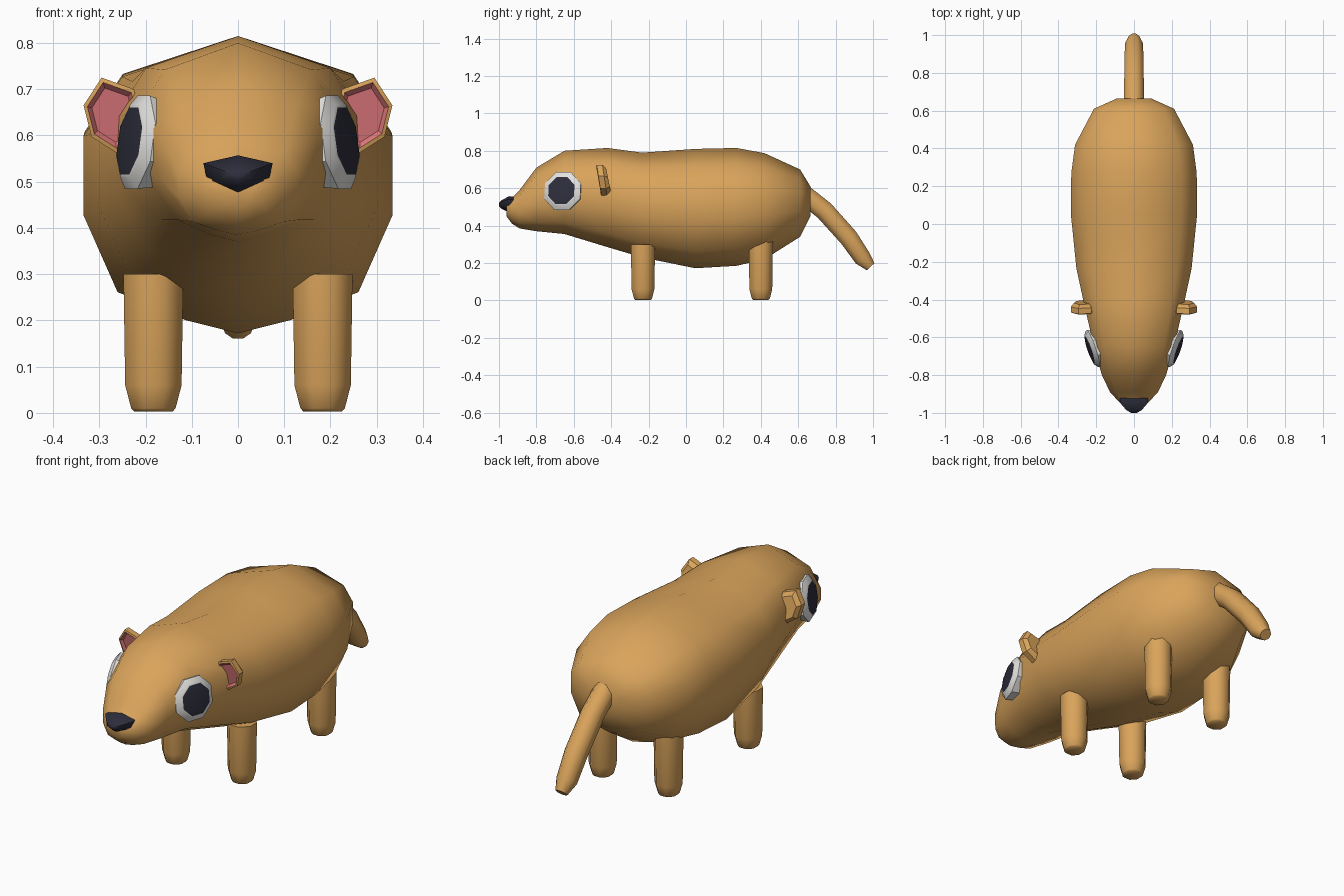
import bpy, bmesh, math
from mathutils import Vector

cube = bpy.data.objects.get("Cube")
if cube:
    bpy.data.objects.remove(cube, do_unlink=True)


def material(name, rgb):
    m = bpy.data.materials.new(name)
    m.use_nodes = True
    m.diffuse_color = (*rgb, 1)
    bsdf = m.node_tree.nodes["Principled BSDF"]
    bsdf.inputs["Base Color"].default_value = (*rgb, 1)
    bsdf.inputs["Roughness"].default_value = 0.8
    return m


FUR = material("tan fur", (0.70, 0.37, 0.105))
WHITE = material("eye white", (0.78, 0.77, 0.74))
BLACK = material("dark navy", (0.027, 0.027, 0.045))
PINK = material("ear pink", (0.75, 0.19, 0.20))


def loft(name, rings, mats, angle, band_mats=None):
    """Skin a list of equal-length rings and close both ends."""
    bm = bmesh.new()
    rows = [[bm.verts.new(p) for p in ring] for ring in rings]
    n = len(rows[0])
    for k, (a, b) in enumerate(zip(rows, rows[1:])):
        for i in range(n):
            j = (i + 1) % n
            f = bm.faces.new((a[i], a[j], b[j], b[i]))
            f.material_index = band_mats[k] if band_mats else 0
    bm.faces.new(rows[0])
    end = bm.faces.new(rows[-1])
    end.material_index = band_mats[-1] if band_mats else 0
    bmesh.ops.recalc_face_normals(bm, faces=bm.faces)
    mesh = bpy.data.meshes.new(name)
    bm.to_mesh(mesh)
    bm.free()
    ob = bpy.data.objects.new(name, mesh)
    bpy.context.collection.objects.link(ob)
    for m in mats:
        mesh.materials.append(m)
    bpy.ops.object.select_all(action='DESELECT')
    ob.select_set(True)
    bpy.context.view_layer.objects.active = ob
    bpy.ops.object.shade_smooth_by_angle(angle=math.radians(angle))
    return ob


def circle(n, offset=0.5):
    return [(math.cos(2 * math.pi * (i + offset) / n),
             math.sin(2 * math.pi * (i + offset) / n)) for i in range(n)]


# Body: one angular cross-section scaled along the length
half = [(0, 1), (0.75, 0.87), (1, 0.67), (1, 0.40), (0.78, 0.14), (0.34, 0.045), (0, 0)]
section = half + [(-u, v) for u, v in reversed(half[1:-1])]
stations = [  # y, bottom, top, half width
    (-0.96, 0.45, 0.525, 0.060), (-0.93, 0.41, 0.55, 0.090),
    (-0.89, 0.385, 0.59, 0.127), (-0.80, 0.37, 0.71, 0.170),
    (-0.65, 0.355, 0.80, 0.212), (-0.42, 0.285, 0.815, 0.265),
    (-0.235, 0.23, 0.79, 0.305), (0.05, 0.172, 0.81, 0.334),
    (0.27, 0.185, 0.815, 0.332), (0.42, 0.22, 0.787, 0.312),
    (0.61, 0.34, 0.70, 0.212), (0.665, 0.45, 0.61, 0.090)]
loft("body", [[(u * w, y, zb + v * (zt - zb)) for u, v in section]
              for y, zb, zt, w in stations], [FUR], 60)

# Nose: faceted wedge
nose = [(0, 0.557), (0.075, 0.54), (0.066, 0.50), (0, 0.47), (-0.066, 0.50), (-0.075, 0.54)]
loft("nose", [[(x * s, y, 0.512 + (z - 0.512) * s) for x, z in nose]
              for y, s in ((-0.90, 0.95), (-0.945, 1.0), (-0.985, 0.55), (-1.0, 0.2))],
     [BLACK], 50)

# Tail: octagonal tube bending downwards
path = [(0.60, 0.59), (0.74, 0.48), (0.87, 0.335), (0.945, 0.225), (0.987, 0.18)]
radii = [0.056, 0.056, 0.055, 0.050, 0.030]
rings = []
for i, (y, z) in enumerate(path):
    a, b = path[max(i - 1, 0)], path[min(i + 1, len(path) - 1)]
    t = Vector((0, b[0] - a[0], b[1] - a[1])).normalized()
    up = Vector((0, -t.z, t.y))
    rings.append([Vector((c * radii[i], y, z)) + up * (s * radii[i]) for c, s in circle(8)])
loft("tail", rings, [FUR], 50)

for side, word in ((1, "left"), (-1, "right")):
    # Legs: tapered octagonal posts with chamfered feet
    for y, top, label in ((-0.23, 0.30, "front"), (0.40, 0.315, "hind")):
        rings = [[(side * 0.183 + c * r, y + s * r, z) for c, s in circle(8)]
                 for z, r in ((0.003, 0.045), (0.01, 0.052), (0.06, 0.066), (top, 0.070))]
        loft(f"{word}_{label}_leg", rings, [FUR], 50)

    # Eye: bevelled octagonal disc with a dark pupil
    n = Vector((0.93, -0.32, 0.14)).normalized()
    h = Vector((0, 0, 1)).cross(n).normalized()
    v = n.cross(h)
    rings = []
    for r, d in ((0.100, -0.045), (0.110, -0.005), (0.086, 0.012), (0.079, 0.014), (0.060, 0.017)):
        ring = []
        for c, s in circle(8):
            p = Vector((0.222, -0.662, 0.586)) + h * (c * r) + v * (s * r) + n * d
            ring.append((side * p.x, p.y, p.z))
        rings.append(ring)
    loft(f"{word}_eye", rings, [WHITE, BLACK], 35, [0, 0, 0, 1, 1])

    # Ear: thick tilted plate with a recessed pink front
    outline = [(0.295, 0.725), (0.334, 0.665), (0.317, 0.597),
               (0.262, 0.562), (0.20, 0.60), (0.225, 0.70)]
    rings = []
    for y, s in ((-0.415, 0.75), (-0.435, 1.0), (-0.465, 1.0), (-0.468, 0.87), (-0.455, 0.72)):
        rings.append([(side * (0.27 + (x - 0.27) * s), y - 0.15 * (z - 0.645),
                       0.645 + (z - 0.645) * s) for x, z in outline])
    loft(f"{word}_ear", rings, [FUR, PINK], 35, [0, 0, 0, 1, 1])
